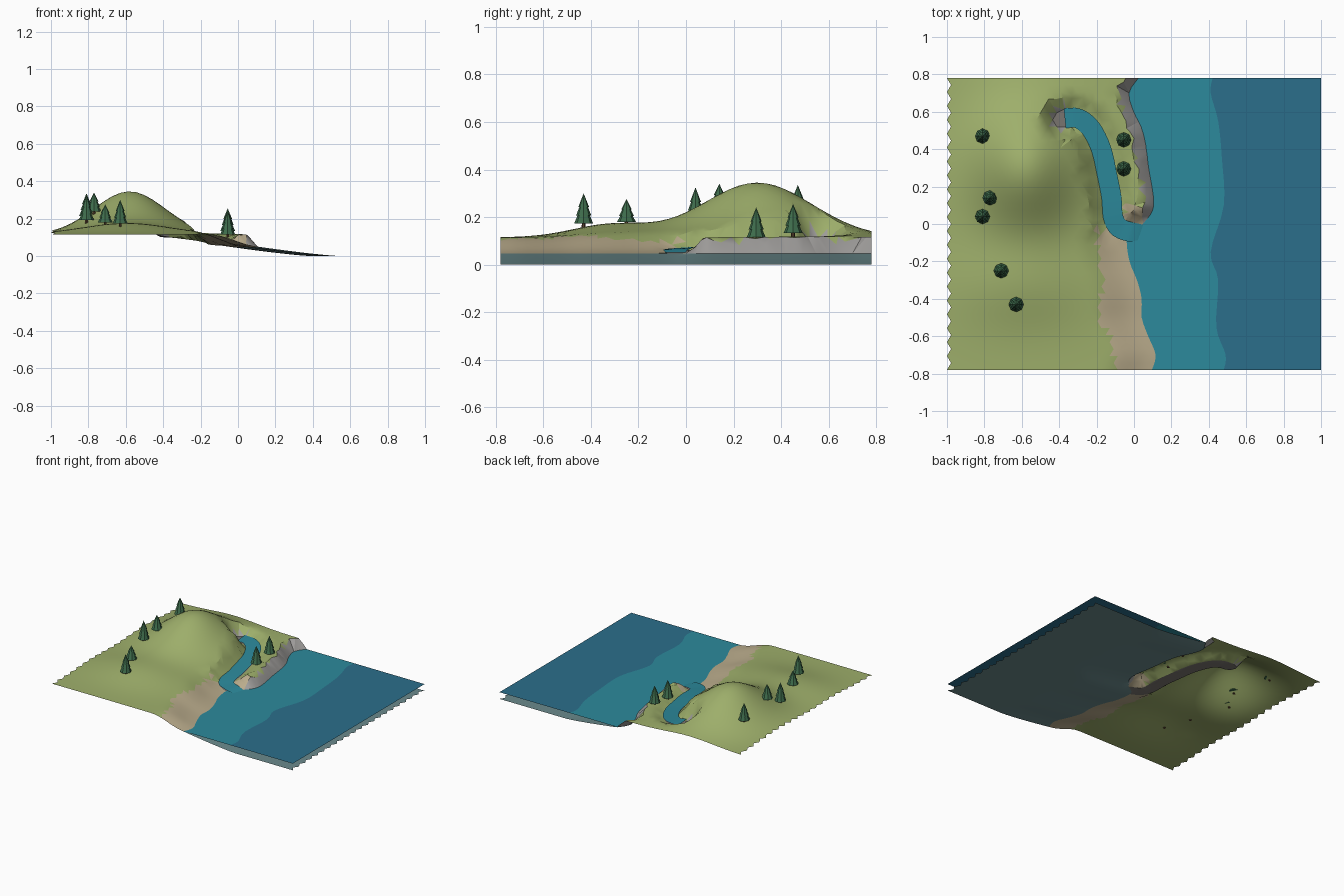
import bpy, bmesh, math, random
from mathutils import Vector, geometry

if "Cube" in bpy.data.objects:
    bpy.data.objects.remove(bpy.data.objects["Cube"])

random.seed(4)
Y0, SEA = 0.78, 0.05


def material(name, rgb):
    m = bpy.data.materials.new(name)
    lin = [(c / 255 / 12.92) if c < 11 else ((c / 255 + 0.055) / 1.055) ** 2.4 for c in rgb]
    m.diffuse_color = (*lin, 1)
    m.use_nodes = True
    m.node_tree.nodes["Principled BSDF"].inputs["Base Color"].default_value = m.diffuse_color
    return m


GRASS = material("grass green", (158, 175, 107))
SAND = material("sand", (186, 172, 140))
ROCK = material("cliff grey", (158, 156, 154))
BED = material("seabed grey teal", (106, 138, 140))
RIVERBED = material("riverbed grey", (122, 117, 112))
SHALLOW = material("shallow water teal", (44, 138, 156))
DEEP = material("deep water blue", (43, 110, 139))
LEAF = material("pine green", (62, 108, 76))
TRUNK = material("trunk brown", (84, 62, 44))


def smooth(t):
    t = max(0.0, min(1.0, t))
    return t * t * (3 - 2 * t)


def spline(pts, n=4):
    """Catmull-Rom curve through 2D points."""
    p = [Vector(q) for q in [pts[0], *pts, pts[-1]]]
    out = []
    for a, b, c, d in zip(p, p[1:], p[2:], p[3:]):
        for k in range(n):
            t = k / n
            out.append(0.5 * (2 * b + (c - a) * t + (2 * a - 5 * b + 4 * c - d) * t * t
                              + (3 * b - a - 3 * c + d) * t ** 3))
    return out + [p[-1]]


def x_at(line, y):
    """x of a line, stored from low y to high y, at height y."""
    for a, b in zip(line, line[1:]):
        if y <= b.y:
            return a.x + (b.x - a.x) * max(0, (y - a.y) / max(b.y - a.y, 1e-6))
    return line[-1].x


# Guide lines: shore, edge of the deep water, upper beach edge, river centre
COAST = spline([(.1, -Y0), (.12, -.7), (.08, -.6), (.045, -.5), (.045, -.4), (.02, -.3),
                (-.02, -.2), (-.035, -.08), (0, -.035), (.05, 0), (.1, .07), (.105, .15), (.08, .3),
                (.065, .42), (.04, .52), (0, .6), (-.025, .7), (.025, Y0)], 3)
DEEP_LINE = spline([(.48, -Y0), (.49, -.7), (.44, -.55), (.45, -.3), (.41, -.15), (.48, .1),
                    (.47, .35), (.45, .55), (.41, .7), (.42, Y0)])
BEACH_TOP = spline([(-.1, -Y0), (-.13, -.6), (-.19, -.5), (-.17, -.3), (-.2, -.05), (-.2, 0)])
RIVER = spline([(-.37, .565), (-.3, .565), (-.23, .51), (-.175, .4), (-.145, .27), (-.12, .14),
                (-.112, .04), (-.08, -.02), (-.01, -.045)])


def river_dist(p):
    """Distance to the river centre and fraction along it."""
    best = (9, 0)
    for i, (a, b) in enumerate(zip(RIVER, RIVER[1:])):
        q, t = geometry.intersect_point_line(p, a, b)
        t = max(0, min(1, t))
        best = min(best, ((p - a.lerp(b, t)).length, (i + t) / (len(RIVER) - 1)))
    return best


def river_z(t):
    return 0.1 - 0.05 * t


def hump(x, y, cx, cy, sx, sy):
    return math.exp(-((x - cx) / sx) ** 2 / 2 - ((y - cy) / sy) ** 2 / 2)


def height(p):
    x, y = p.x, p.y
    land = 0.115 + 0.23 * hump(x, y, -.58, .3, .19, .23) + 0.053 * hump(x, y, -.6, -.32, .25, .16)
    d = x - x_at(COAST, y)
    if d >= -1e-5:
        z = (SEA - 0.002) * max(0, 1 - d / 0.42) ** 1.25
    else:
        k = smooth((y + 0.04) / 0.1)
        z = SEA + (land - SEA) * (smooth(-d / 0.27) * (1 - k) + min(1, -d / 0.06) * k)
    r, t = river_dist(Vector((x, y)))
    bed = min(z, river_z(t))
    return bed + (z - bed) * smooth((r - 0.048) / 0.085)


def make_object(name, verts, faces, mats, pick=None):
    me = bpy.data.meshes.new(name)
    me.from_pydata(verts, [], faces)
    for m in mats:
        me.materials.append(m)
    if pick:
        for f in me.polygons:
            f.material_index = pick(f)
    me.update()
    ob = bpy.data.objects.new(name, me)
    bpy.context.collection.objects.link(ob)
    return ob


def offset(side):
    out = []
    for i, p in enumerate(RIVER):
        d = (RIVER[min(i + 1, len(RIVER) - 1)] - RIVER[max(i - 1, 0)]).normalized()
        out.append(p + Vector((-d.y, d.x)) * side)
    return out


# Terrain points: shore and river banks as fixed edges, jagged cliff and bank rims, staggered grid
points, edges = [], []
for line in (COAST, offset(0.048), offset(-0.048)):
    s = len(points)
    points += line
    edges += [(s + i, s + i + 1) for i in range(len(line) - 1)]
for p in COAST:
    if 0.05 < p.y < Y0 - .01:
        points.append(Vector((p.x - random.uniform(0.045, 0.085), p.y + random.uniform(-.01, .01))))
for side in (1, -1):
    for p in offset(0.115 * side):
        q = p + Vector((random.uniform(-.025, .025), random.uniform(-.015, .015)))
        if river_dist(q)[0] > 0.08 and q.x < x_at(COAST, q.y) - 0.07:
            points.append(q)
features = list(points)
ROWS, COLS = 42, 46
for j in range(ROWS + 1):
    y = -Y0 + 2 * Y0 * j / ROWS
    odd = j % 2
    for i in range(COLS + 1 - odd):
        p = Vector((-1 + 2 * (i + odd / 2) / COLS, y))
        near = 0.012 if j in (0, ROWS) else 0.025
        if all((p - q).length > near for q in features):
            points.append(p)
cdt = geometry.delaunay_2d_cdt(points, edges, [], 0, 1e-5)
flat, tris = cdt[0], cdt[2]
# Open the notches along the two outer edges
tris = [f for f in tris if sum(abs(flat[i].x) > 0.995 for i in f) < 2 or
        any(abs(flat[i].y) > Y0 + 1 for i in f)]


def ground_colour(f):
    c = f.center
    d = c.x - x_at(COAST, c.y)
    r, t = river_dist(Vector((c.x, c.y)))
    if d > 0:
        return 3
    if r < 0.049:
        return 4
    if c.y < -0.03:
        return 1 if c.x > x_at(BEACH_TOP, c.y) else 0
    if c.y < 0.1 and c.x > -0.05:
        return 1 if c.x < 0.05 else 2
    if d > -0.055 or (c.x < -0.37 and r < 0.075):
        return 2
    return 0


terrain = make_object("terrain", [(p.x, p.y, height(p)) for p in flat], tris,
                      [GRASS, SAND, ROCK, BED, RIVERBED], ground_colour)

# Sea sheet, shallow strip and deep strip
ys = sorted({round(p.y, 4) for p in COAST + DEEP_LINE})
ys = [y for y in ys if -Y0 <= y <= Y0]
verts, faces = [], []
for k, y in enumerate(ys):
    verts += [(x, y, SEA) for x in (x_at(COAST, y) - 0.004, x_at(DEEP_LINE, y), 1.0)]
    if k:
        a, b = 3 * k - 3, 3 * k
        faces += [(a, a + 1, b + 1, b), (a + 1, a + 2, b + 2, b + 1)]
make_object("sea", verts, faces, [SHALLOW, DEEP], lambda f: f.index % 2)

# River sheet
verts, faces = [], []
for k, (a, b) in enumerate(zip(offset(0.053), offset(-0.053))):
    z = river_z(k / (len(RIVER) - 1)) + 0.012
    verts += [(a.x, a.y, z), (b.x, b.y, z)]
    if k:
        faces.append((2 * k - 2, 2 * k - 1, 2 * k + 1, 2 * k))
# mouth apron that drops to sea level
n = len(verts)
verts += [(verts[n - 2][0] + .045, verts[n - 2][1] - .01, SEA + .001),
          (verts[n - 1][0] + .045, verts[n - 1][1] + .01, SEA + .001)]
faces.append((n - 2, n - 1, n + 1, n))
river = make_object("river", verts, faces, [SHALLOW])

for ob in (terrain, river):
    bpy.ops.object.select_all(action='DESELECT')
    ob.select_set(True)
    bpy.context.view_layer.objects.active = ob
    bpy.ops.object.shade_smooth_by_angle(angle=math.radians(28))


# Pine trees: trunk with three stacked cones
def pine(index, x, y, top):
    base = height(Vector((x, y))) - 0.004
    h = top - base
    bm = bmesh.new()

    def cone(r1, r2, z1, z2, sides, mat):
        before = set(bm.faces)
        res = bmesh.ops.create_cone(bm, cap_ends=True, segments=sides, radius1=r1, radius2=r2,
                                    depth=(z2 - z1) * h)
        bmesh.ops.translate(bm, verts=res["verts"], vec=(x, y, base + (z1 + z2) / 2 * h))
        for f in set(bm.faces) - before:
            f.material_index = mat

    cone(0.009, 0.007, 0, 0.2, 6, 1)
    cone(0.040, 0.010, 0.13, 0.62, 8, 0)
    cone(0.032, 0.006, 0.36, 0.82, 8, 0)
    cone(0.023, 0.0, 0.6, 1.0, 8, 0)
    ob = make_object(f"pine_tree_{index}", [], [], [LEAF, TRUNK])
    bm.to_mesh(ob.data)
    bm.free()


for i, spot in enumerate([(-.81, .47, .335), (-.77, .14, .34), (-.81, .04, .325), (-.71, -.25, .275),
                          (-.63, -.43, .3), (-.055, .45, .255), (-.055, .295, .24)]):
    pine(i + 1, *spot)
